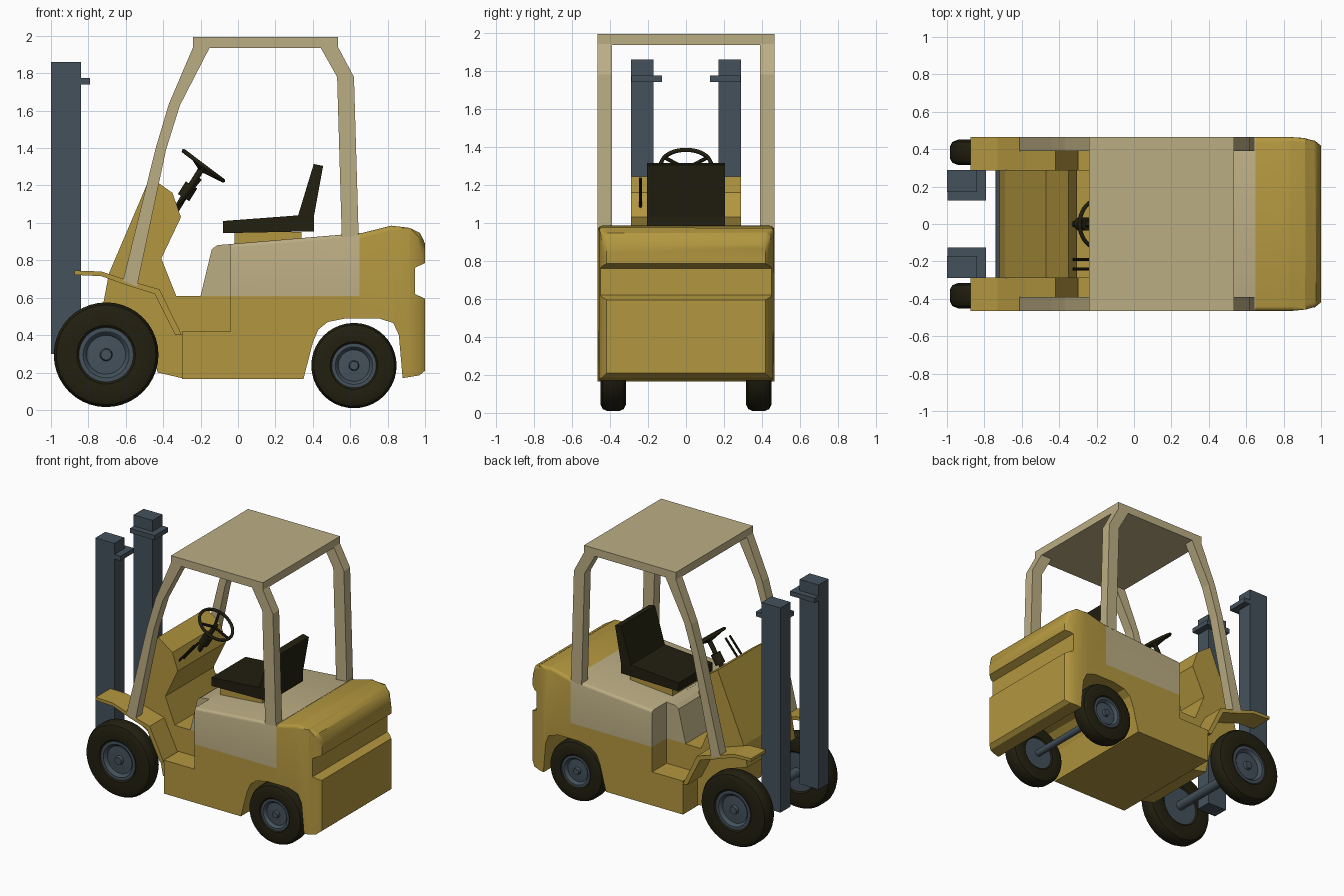
import bpy, bmesh, math
from mathutils import Vector, Matrix

cube = bpy.data.objects.get("Cube")
if cube:
    bpy.data.objects.remove(cube, do_unlink=True)


def material(name, rgb):
    m = bpy.data.materials.new(name)
    m.use_nodes = True
    m.diffuse_color = (*rgb, 1)
    m.node_tree.nodes["Principled BSDF"].inputs["Base Color"].default_value = (*rgb, 1)
    return m


YELLOW = material("mustard yellow", (0.45, 0.31, 0.05))
BEIGE = material("pale beige", (0.50, 0.42, 0.23))
SLATE = material("slate grey", (0.058, 0.083, 0.105))
BLACK = material("rubber black", (0.016, 0.014, 0.005))
W = 0.465   # half width of the truck
IN = 0.29   # half width of the inner hull
SIDES = (("front", -1), ("back", 1))


def finish(name, bm, mat, smooth=None):
    bmesh.ops.recalc_face_normals(bm, faces=bm.faces)
    me = bpy.data.meshes.new(name)
    bm.to_mesh(me)
    bm.free()
    ob = bpy.data.objects.new(name, me)
    bpy.context.collection.objects.link(ob)
    me.materials.append(mat)
    if smooth:
        bpy.ops.object.select_all(action='DESELECT')
        ob.select_set(True)
        bpy.context.view_layer.objects.active = ob
        bpy.ops.object.shade_smooth_by_angle(angle=math.radians(smooth))
    return ob


def prism_mesh(pts, y0, y1):
    bm = bmesh.new()
    face = bm.faces.new([bm.verts.new((x, y0, z)) for x, z in pts])
    out = bmesh.ops.extrude_face_region(bm, geom=[face])["geom"]
    for v in out:
        if isinstance(v, bmesh.types.BMVert):
            v.co.y = y1
    bmesh.ops.recalc_face_normals(bm, faces=bm.faces)
    return bm


def soften(bm, keep, width):
    """Round the edges where a side wall meets the outline."""
    bm.normal_update()
    edges = []
    for e in bm.edges:
        mid = (e.verts[0].co + e.verts[1].co) / 2
        walls = sum(abs(f.normal.y) > 0.5 for f in e.link_faces)
        if walls == 1 and keep(mid):
            edges.append(e)
    bmesh.ops.bevel(bm, geom=edges, offset=width, segments=3, profile=0.5, affect='EDGES')


def prism(name, pts, y0, y1, mat):
    return finish(name, prism_mesh(pts, y0, y1), mat)


def box(name, x, y, z, mat):
    return prism(name, [(x[0], z[0]), (x[1], z[0]), (x[1], z[1]), (x[0], z[1])], y[0], y[1], mat)


def rod(name, a, b, r, mat, segs=16):
    a, b = Vector(a), Vector(b)
    turn = (b - a).to_track_quat('Z', 'Y').to_matrix().to_4x4()
    bm = bmesh.new()
    bmesh.ops.create_cone(bm, cap_ends=True, segments=segs, radius1=r, radius2=r,
                          depth=(b - a).length, matrix=Matrix.Translation((a + b) / 2) @ turn)
    return finish(name, bm, mat, 35)


def lathe(name, profile, centre, mat, closed):
    bm = bmesh.new()
    vs = [bm.verts.new((r, y, 0)) for r, y in profile]
    for a, b in zip(vs, vs[1:] + vs[:1] if closed else vs[1:]):
        bm.edges.new((a, b))
    bmesh.ops.spin(bm, geom=bm.verts[:] + bm.edges[:], cent=(0, 0, 0), axis=(0, 1, 0),
                   dvec=(0, 0, 0), angle=math.tau, steps=40, use_duplicate=False)
    bmesh.ops.remove_doubles(bm, verts=bm.verts, dist=0.0002)
    bmesh.ops.translate(bm, verts=bm.verts, vec=centre)
    return finish(name, bm, mat, 35)


# Chassis with side steps and the front half of the rear wheel arch
prism("chassis", [(-0.3, 0.165), (-0.3, 0.42), (-0.04, 0.42), (-0.04, 0.61), (0.65, 0.61),
                  (0.65, 0.49), (0.58, 0.49), (0.48, 0.47), (0.43, 0.43), (0.4, 0.36),
                  (0.35, 0.165)], -W, W, YELLOW)

# Inner hull, floor and dashboard cowl
prism("cowl", [(-0.72, 0.57), (-0.69, 0.73), (-0.47, 1.245), (-0.35, 1.16), (-0.305, 1.03),
               (-0.41, 0.81), (-0.33, 0.61), (0, 0.61), (0, 0.2), (-0.3, 0.17),
               (-0.43, 0.2), (-0.48, 0.45), (-0.6, 0.53)], -IN, IN, YELLOW)

# Counterweight, narrowing towards the tail
bm = prism_mesh([(0.65, 0.49), (0.75, 0.49), (0.83, 0.465), (0.86, 0.4), (0.88, 0.17),
                 (0.97, 0.185), (1, 0.21), (1, 0.595), (0.945, 0.62), (0.945, 0.76),
                 (1, 0.785), (1, 0.89), (0.975, 0.945), (0.92, 0.973), (0.82, 0.985),
                 (0.65, 0.943)], -W, W)
TAPER = [(0.84, 0), (0.92, 0.008), (0.97, 0.022), (1.01, 0.055)]
for x, _ in TAPER[:3]:
    bmesh.ops.bisect_plane(bm, geom=bm.verts[:] + bm.edges[:] + bm.faces[:],
                           plane_co=(x, 0, 0), plane_no=(1, 0, 0))
for v in bm.verts:
    for (xa, da), (xb, db) in zip(TAPER, TAPER[1:]):
        if xa < v.co.x <= xb:
            inset = da + (db - da) * (v.co.x - xa) / (xb - xa)
            v.co.y -= math.copysign(inset, v.co.y)
soften(bm, lambda p: p.z > 0.9 and p.x > 0.66, 0.025)
finish("counterweight", bm, YELLOW, 35)

# Engine hood
bm = prism_mesh([(-0.04, 0.61), (-0.04, 0.887), (0.65, 0.945), (0.65, 0.61)], -W, W)
soften(bm, lambda p: p.z > 0.9, 0.02)
finish("engine_hood", bm, BEIGE, 35)
prism("hood_front", [(-0.2, 0.61), (-0.14, 0.86), (-0.11, 0.881), (0, 0.89), (0, 0.61)],
      -IN, IN, BEIGE)

# Overhead guard
box("guard_roof", (-0.24, 0.535), (-W, W), (1.935, 1.995), BEIGE)
for side, s in SIDES:
    prism("nose_pillar_" + side, [(-0.615, 0.69), (-0.44, 1.4), (-0.37, 1.635), (-0.24, 1.94),
                                  (-0.15, 1.94), (-0.31, 1.63), (-0.385, 1.39), (-0.54, 0.66)],
          s * 0.39, s * W, BEIGE)
    prism("tail_pillar_" + side, [(0.44, 1.94), (0.535, 1.94), (0.62, 1.78), (0.645, 0.93),
                                  (0.555, 0.92), (0.53, 1.78)], s * 0.39, s * W, BEIGE)
    # Fenders over the drive wheels
    prism("fender_" + side, [(-0.875, 0.745), (-0.73, 0.74), (-0.58, 0.69), (-0.42, 0.645),
                             (-0.3, 0.4), (-0.335, 0.4), (-0.445, 0.62), (-0.59, 0.665),
                             (-0.73, 0.715), (-0.875, 0.722)], s * 0.285, s * W, YELLOW)
    # Mast posts and their brackets
    box("mast_" + side, (-1, -0.84), (s * 0.17, s * 0.29), (0.3, 1.86), SLATE)
    box("mast_bracket_" + side, (-0.998, -0.79), (s * 0.125, s * 0.288), (1.74, 1.775), SLATE)

# Wheels: tyre and rim profiles as fractions of radius and half width
TYRE = [(0.5, -0.7), (0.56, -0.92), (0.84, -1), (0.95, -0.82), (1, -0.45), (1, 0.45),
        (0.95, 0.82), (0.84, 1), (0.56, 0.92), (0.5, 0.7)]
RIM = [(0, 0.85), (0.1, 0.85), (0.12, 0.55), (0.37, 0.5), (0.4, 0.7), (0.44, 0.83),
       (0.52, 0.83), (0.52, -0.8), (0, -0.8)]
for kind, x, z, r, axle in (("drive", -0.705, 0.295, 0.28, 0.035),
                            ("steer", 0.62, 0.237, 0.228, 0.025)):
    for side, s in SIDES:
        for part, prof, mat in (("tyre", TYRE, BLACK), ("rim", RIM, SLATE)):
            lathe(f"{kind}_{part}_{side}", [(a * r, s * b * 0.068) for a, b in prof],
                  (x, s * 0.383, z), mat, part == "tyre")
    rod(kind + "_axle", (x, -0.37, z), (x, 0.37, z), axle, SLATE)

# Seat
box("seat_base", (-0.02, 0.34), (-0.19, 0.19), (0.88, 0.95), YELLOW)
prism("seat_cushion", [(-0.08, 0.945), (-0.08, 1.01), (0.32, 1.04), (0.405, 1.04),
                       (0.405, 0.955)], -0.205, 0.205, BLACK)
prism("seat_back", [(0.32, 1.035), (0.405, 1.315), (0.455, 1.305), (0.405, 1.03)],
      -0.205, 0.205, BLACK)

# Steering wheel, column and levers
HUB = Vector((-0.185, 0, 1.305))
bpy.ops.mesh.primitive_torus_add(location=HUB, rotation=(0, 0.645, 0), major_radius=0.132,
                                 minor_radius=0.011, major_segments=36, minor_segments=8)
rim = bpy.context.object
rim.name = "steering_wheel"
rim.data.materials.append(BLACK)
bpy.ops.object.shade_smooth_by_angle(angle=math.radians(60))
DOWN = Vector((-0.53, 0, -0.85))
for i in range(3):
    a = math.tau * i / 3
    tip = Vector((0.8 * math.cos(a), math.sin(a), -0.6 * math.cos(a))) * 0.13
    rod(f"wheel_spoke_{i + 1}", HUB + DOWN * 0.025, HUB + tip, 0.01, BLACK, 8)
rod("steering_column", HUB, HUB + DOWN * 0.29, 0.017, BLACK)
rod("column_boss", HUB + DOWN * 0.12, HUB + DOWN * 0.2, 0.036, BLACK)
for i, y in enumerate((-0.19, -0.24)):
    rod(f"lever_{i + 1}", (-0.34, y, 1.07), (-0.2, y, 1.235), 0.008, BLACK, 8)
